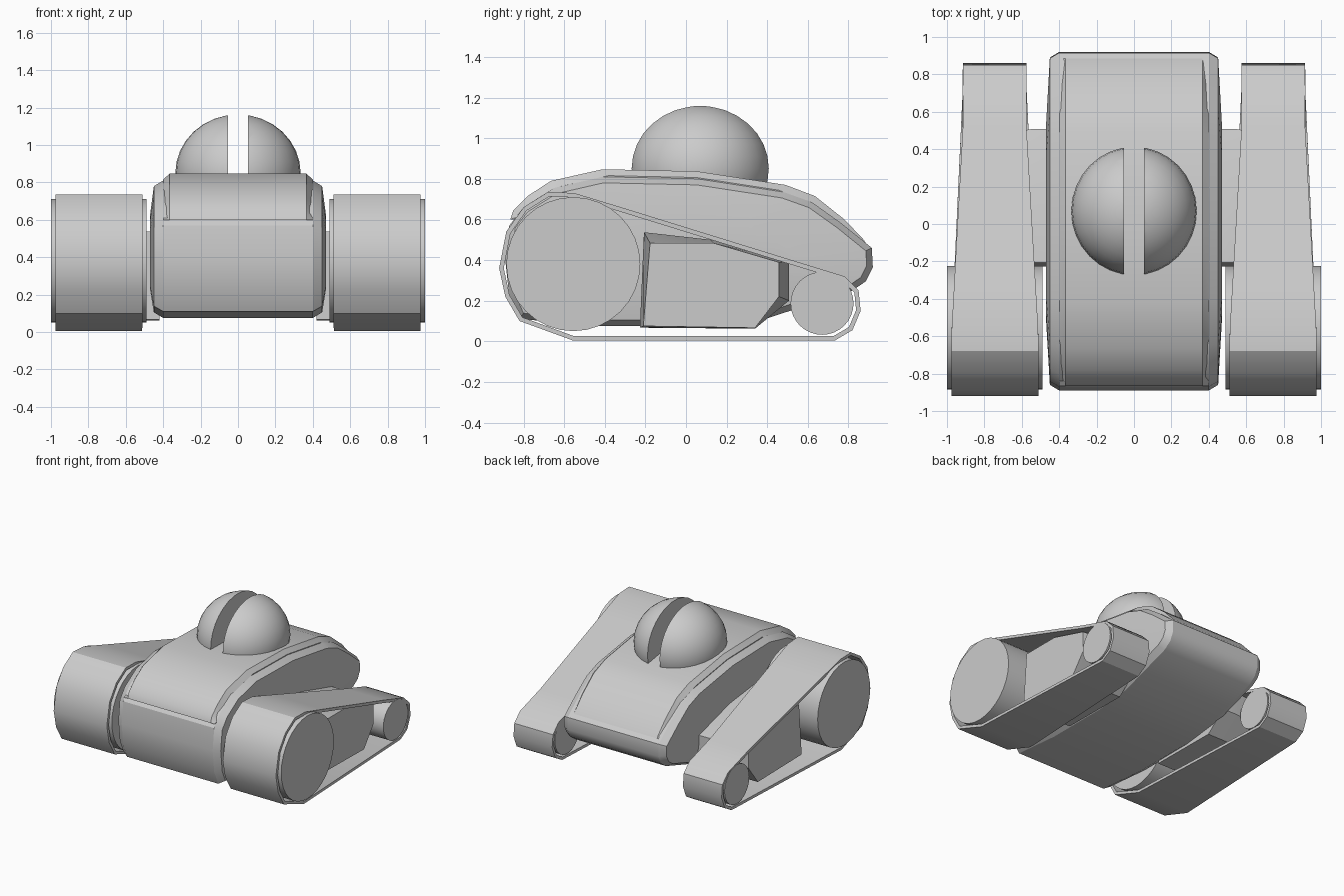
import bpy, bmesh, math
from mathutils import Vector, Matrix

if "Cube" in bpy.data.objects:
    bpy.data.objects.remove(bpy.data.objects["Cube"])


def finish(name, bm, mirror=False, angle=30):
    bmesh.ops.recalc_face_normals(bm, faces=bm.faces)
    me = bpy.data.meshes.new(name)
    bm.to_mesh(me)
    bm.free()
    ob = bpy.data.objects.new(name, me)
    bpy.context.collection.objects.link(ob)
    bpy.ops.object.select_all(action='DESELECT')
    ob.select_set(True)
    bpy.context.view_layer.objects.active = ob
    bpy.ops.object.shade_smooth_by_angle(angle=math.radians(angle))
    if mirror:
        ob.modifiers.new("mirror", 'MIRROR').use_mirror_merge = False
    return ob


def inset(profile, d):
    """Shrink a counter-clockwise (y, z) outline by distance d."""
    out, n = [], len(profile)
    for i, p in enumerate(profile):
        p = Vector(p)
        e1 = (p - Vector(profile[i - 1])).normalized()
        e2 = (Vector(profile[(i + 1) % n]) - p).normalized()
        n1, n2 = Vector((-e1.y, e1.x)), Vector((-e2.y, e2.x))
        out.append(tuple(p + (n1 + n2) * d / (1 + n1.dot(n2))))
    return out


def scaled(profile, k, centre=(0, 0.4)):
    return [(centre[0] + (y - centre[0]) * k, centre[1] + (z - centre[1]) * k)
            for y, z in profile]


def loft(name, rings, mirror=False, closed=False, angle=30):
    """Skin (x, outline) rings; x may be a function of y."""
    bm = bmesh.new()
    rows = [[bm.verts.new((x(y) if callable(x) else x, y, z)) for y, z in prof]
            for x, prof in rings]
    pairs = list(zip(rows, rows[1:]))
    if closed:
        pairs.append((rows[-1], rows[0]))
    else:
        bm.faces.new(rows[0])
        bm.faces.new(rows[-1])
    for a, b in pairs:
        for i in range(len(a)):
            j = (i + 1) % len(a)
            bm.faces.new((a[i], a[j], b[j], b[i]))
    return finish(name, bm, mirror, angle)


def wheel(name, y, z, r, x0, x1, sides):
    bm = bmesh.new()
    m = Matrix.Translation(((x0 + x1) / 2, y, z)) @ Matrix.Rotation(math.pi / 2, 4, 'Y')
    bmesh.ops.create_cone(bm, cap_ends=True, segments=sides, radius1=r, radius2=r,
                          depth=x1 - x0, matrix=m)
    return finish(name, bm, True)


# Main hull: side profile with chamfered, slightly bulging flanks
hull = [(-0.42, 0.075), (0.1, 0.075), (0.39, 0.11), (0.82, 0.25), (0.885, 0.295),
        (0.92, 0.365), (0.915, 0.46), (0.76, 0.585), (0.62, 0.685), (0.48, 0.735),
        (0.055, 0.80), (-0.41, 0.81), (-0.65, 0.755), (-0.80, 0.66), (-0.87, 0.57),
        (-0.89, 0.40), (-0.87, 0.22), (-0.82, 0.11)]
side = [(0.40, hull), (0.45, inset(hull, 0.03)), (0.47, scaled(inset(hull, 0.03), 0.6))]
loft("hull", [(-x, p) for x, p in reversed(side)] + side)

# Raised top panel with sloping edges
top = [(0.875, 0.50), (0.78, 0.60), (0.635, 0.715), (0.49, 0.77), (0.055, 0.837),
       (-0.41, 0.847), (-0.665, 0.79), (-0.78, 0.715), (-0.85, 0.645)]
ends = [(0.90, 0.46)], [(-0.865, 0.60)]
raised = ends[0] + top + ends[1]
base = ends[0] + scaled(top, 0.93) + ends[1]
loft("top_panel", [(-0.40, base), (-0.365, raised), (0.365, raised), (0.40, base)])

# Split dome: one half, mirrored
bm = bmesh.new()
bmesh.ops.create_uvsphere(bm, u_segments=32, v_segments=16, radius=1,
                          matrix=Matrix.Translation((0, 0.07, 0.85))
                          @ Matrix.Diagonal((0.335, 0.343, 0.313, 1)))
for co, no in (((0.053, 0, 0), (-1, 0, 0)), ((0, 0, 0.72), (0, 0, -1))):
    geom = bm.verts[:] + bm.edges[:] + bm.faces[:]
    cut = bmesh.ops.bisect_plane(bm, geom=geom, plane_co=co, plane_no=no, clear_outer=True)
    edges = [e for e in cut['geom_cut'] if isinstance(e, bmesh.types.BMEdge)]
    bmesh.ops.holes_fill(bm, edges=edges)
finish("dome_half", bm, True)


# Track belts: thin loop that narrows towards the rear
def taper(a, b):
    return lambda y: a + (b - a) * min(1, max(0, (y + 0.6) / 1.12))


belt = [(-0.56, 0.005), (0.735, 0.005), (0.82, 0.055), (0.86, 0.15), (0.85, 0.25),
        (0.78, 0.32), (0.52, 0.40), (-0.32, 0.66), (-0.55, 0.73), (-0.68, 0.735),
        (-0.80, 0.66), (-0.885, 0.54), (-0.92, 0.36), (-0.89, 0.22), (-0.82, 0.10)]
belt_in = inset(belt, 0.022)
inner, outer = taper(0.51, 0.575), taper(0.977, 0.915)
loft("track_belt", [(inner, belt), (outer, belt), (outer, belt_in), (inner, belt_in)],
     mirror=True, closed=True)

# Wheels inside the belts
wheel("front_wheel", -0.555, 0.38, 0.33, 0.49, 1.0, 32)
wheel("rear_wheel", 0.67, 0.187, 0.155, 0.575, 0.917, 32)

# Suspension boxes between hull and belts, tapering outwards
box = [(-0.227, 0.067), (0.34, 0.062), (0.507, 0.20), (0.507, 0.394), (0.12, 0.50),
       (-0.207, 0.537)]
box_out = [(-0.21, 0.075), (0.34, 0.066), (0.458, 0.22), (0.458, 0.389), (0.138, 0.483),
           (-0.177, 0.483)]
loft("suspension_box", [(0.42, box), (0.55, box), (0.87, box_out)], mirror=True)
